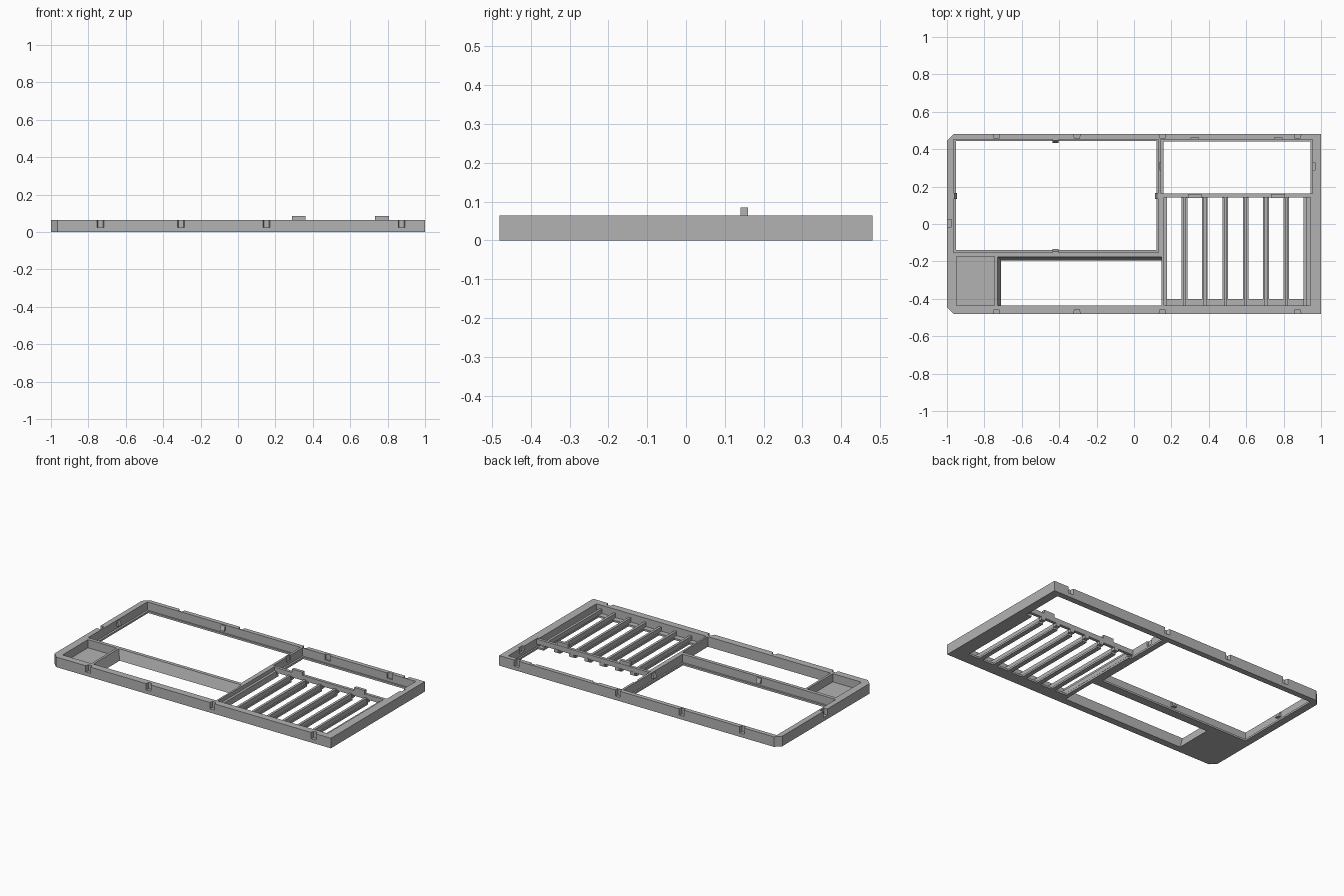
import bpy, bmesh

if "Cube" in bpy.data.objects:
    bpy.data.objects.remove(bpy.data.objects["Cube"], do_unlink=True)

H = 0.065       # rim height
FLOOR = 0.012   # floor plate thickness

grey = bpy.data.materials.new("plain_grey")
grey.use_nodes = True
grey.diffuse_color = (0.45, 0.45, 0.45, 1)
grey.node_tree.nodes["Principled BSDF"].inputs["Base Color"].default_value = (0.45, 0.45, 0.45, 1)


def loft(name, bottom, top, z0, z1):
    """Solid between two matching outlines at two heights."""
    bm = bmesh.new()
    lo = [bm.verts.new((x, y, z0)) for x, y in bottom]
    hi = [bm.verts.new((x, y, z1)) for x, y in top]
    bm.faces.new(lo[::-1])
    bm.faces.new(hi)
    n = len(lo)
    for i in range(n):
        j = (i + 1) % n
        bm.faces.new((lo[i], lo[j], hi[j], hi[i]))
    bmesh.ops.recalc_face_normals(bm, faces=bm.faces)
    mesh = bpy.data.meshes.new(name)
    bm.to_mesh(mesh)
    bm.free()
    mesh.materials.append(grey)
    ob = bpy.data.objects.new(name, mesh)
    bpy.context.collection.objects.link(ob)
    return ob


def rect(x0, x1, y0, y1):
    return [(x0, y0), (x1, y0), (x1, y1), (x0, y1)]


def box(name, x0, x1, y0, y1, z0, z1):
    r = rect(x0, x1, y0, y1)
    return loft(name, r, r, z0, z1)


# Outer tray with two chamfered corners
c = 0.035
outline = [(-1 + c, -0.48), (1, -0.48), (1, 0.48), (-1 + c, 0.48), (-1, 0.48 - c), (-1, -0.48 + c)]
frame = loft("tray_frame", outline, outline, 0, H)

cutters = []


def cut(x0, x1, y0, y1, z0=-0.02):
    cutters.append(box("cutter", x0, x1, y0, y1, z0, 0.1))


# Large window, its ledge, and the small window
cut(-0.965, 0.13, -0.152, 0.452, FLOOR)
cut(-0.952, 0.12, -0.14, 0.443)
cut(0.145, 0.955, 0.15, 0.452, FLOOR)
cut(0.157, 0.945, 0.163, 0.442)
# Slatted bay
cut(0.16, 0.945, -0.435, 0.155, FLOOR)
cut(0.175, 0.905, -0.4, 0.17)
# Corner pocket
cut(-0.95, -0.745, -0.435, -0.175, FLOOR)
# Long slot with sloping back and end walls
cutters.append(loft("cutter", rect(-0.71, 0.148, -0.435, -0.195),
                    rect(-0.73, 0.148, -0.435, -0.175), 0, H))
cut(-0.71, 0.148, -0.435, -0.195)
cutters.append(box("cutter", -0.73, 0.148, -0.435, -0.175, H - 0.0005, 0.1))

# Tapered notches in the outer front and back walls
for x in (-0.735, -0.305, 0.152, 0.875):
    for s in (-1, 1):
        notch = [(x - 0.02, s * 0.49), (x + 0.02, s * 0.49), (x + 0.013, s * 0.458), (x - 0.013, s * 0.458)]
        cutters.append(loft("cutter", notch, notch, 0.025, 0.1))
cut(-1.02, -0.975, -0.015, 0.025, 0.025)
# Catch recesses around the small window
for x in (0.325, 0.77):
    cut(x - 0.02, x + 0.02, 0.44, 0.463, 0.03)
cut(0.94, 0.968, 0.29, 0.33, 0.03)
cut(0.136, 0.16, 0.29, 0.33, 0.03)

for k in cutters:
    k.hide_render = True
    mod = frame.modifiers.new("cut", 'BOOLEAN')
    mod.operation = 'DIFFERENCE'
    mod.solver = 'EXACT'
    mod.object = k
bpy.context.view_layer.update()
baked = bpy.data.meshes.new_from_object(frame.evaluated_get(bpy.context.evaluated_depsgraph_get()))
frame.modifiers.clear()
frame.data = baked
for k in cutters:
    bpy.data.objects.remove(k, do_unlink=True)

# Slats: a flat foot with a narrower rib, toothed under the crossbar
for i in range(6):
    x = 0.27 + 0.109 * i
    box("slat_foot", x - 0.015, x + 0.015, -0.405, 0.14, 0, FLOOR)
    box("slat_rib", x - 0.008, x + 0.008, -0.435, 0.145, FLOOR, 0.04)
    box("crossbar_tooth", x - 0.015, x + 0.015, 0.138, 0.163, 0.012, 0.035)
for x in (0.168, 0.915):
    box("edge_rib", x - 0.008, x + 0.008, -0.435, 0.145, FLOOR, 0.04)

# Crossbar with two upright tabs
box("crossbar", 0.145, 0.955, 0.143, 0.162, 0.03, 0.062)
for x in (0.325, 0.77):
    box("crossbar_tab", x - 0.037, x + 0.037, 0.14, 0.16, 0.06, 0.085)

# Wedge clips on the large window walls
for y, s in ((0.452, -1), (-0.152, 1)):
    base = rect(-0.435, -0.405, min(y, y + s * 0.018), max(y, y + s * 0.018))
    tip = rect(-0.435, -0.405, min(y, y + s * 0.006), max(y, y + s * 0.006))
    loft("window_clip", base, tip, 0.03, 0.06)
for x, s in ((-0.965, 1), (0.13, -1)):
    base = rect(min(x, x + s * 0.018), max(x, x + s * 0.018), 0.135, 0.165)
    tip = rect(min(x, x + s * 0.006), max(x, x + s * 0.006), 0.135, 0.165)
    loft("window_clip", base, tip, 0.03, 0.06)
